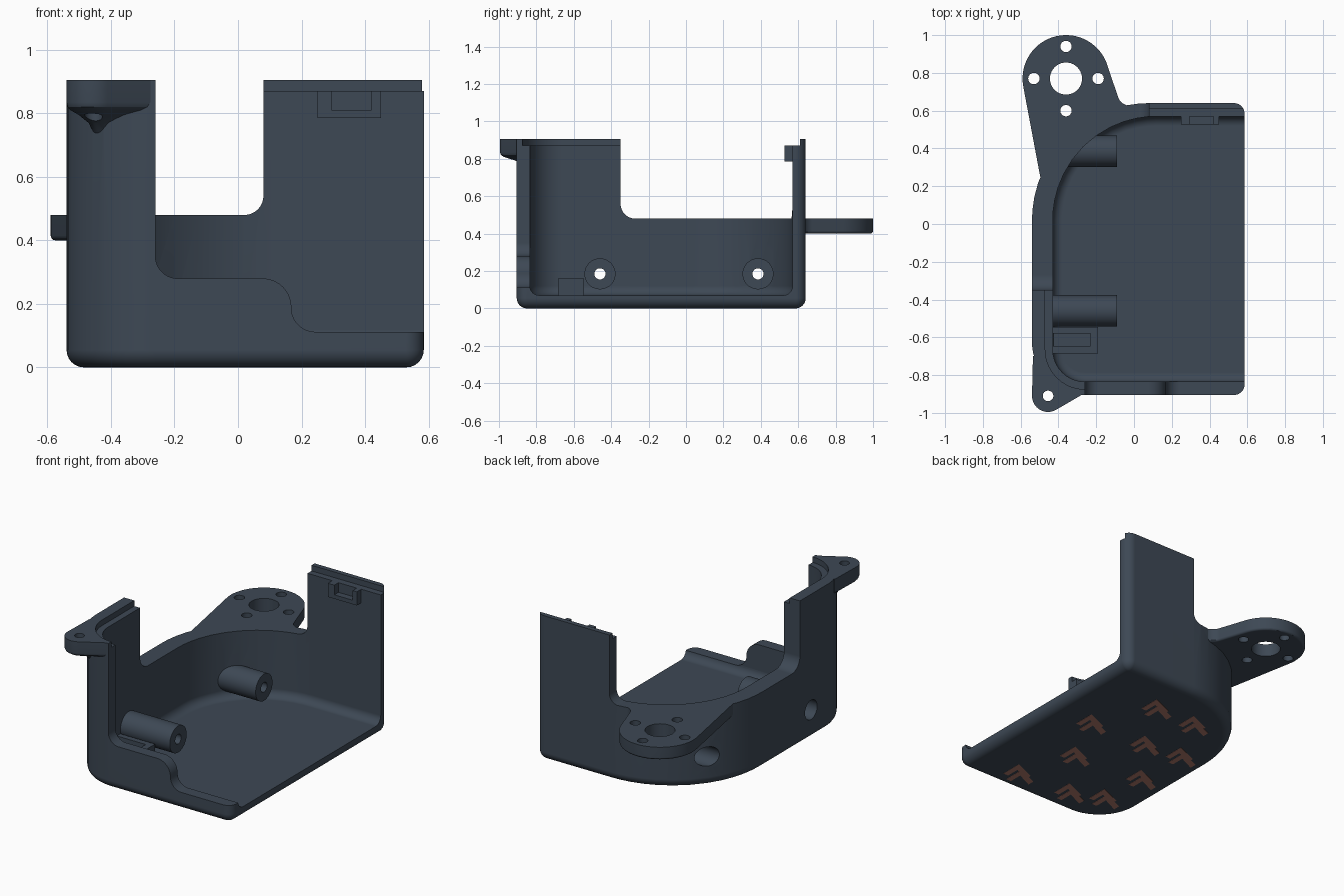
import bpy, bmesh, math
from mathutils import Vector

cube = bpy.data.objects.get("Cube")
if cube:
    bpy.data.objects.remove(cube, do_unlink=True)


def material(name, rgb):
    m = bpy.data.materials.new(name)
    m.use_nodes = True
    m.diffuse_color = (*rgb, 1)
    m.node_tree.nodes["Principled BSDF"].inputs["Base Color"].default_value = (*rgb, 1)
    return m


SLATE = material("slate plastic", (0.047, 0.065, 0.09))
RUST = material("rust marking", (0.42, 0.19, 0.15))


def loft(name, rings, mat=SLATE):
    """Skin equal-length closed rings and cap both ends."""
    bm = bmesh.new()
    vs = [[bm.verts.new(p) for p in ring] for ring in rings]
    n = len(vs[0])
    for a, b in zip(vs, vs[1:]):
        for i in range(n):
            j = (i + 1) % n
            bm.faces.new((a[i], a[j], b[j], b[i]))
    bm.faces.new(vs[0][::-1])
    bm.faces.new(vs[-1])
    bmesh.ops.recalc_face_normals(bm, faces=bm.faces)
    me = bpy.data.meshes.new(name)
    bm.to_mesh(me)
    bm.free()
    me.materials.append(mat)
    ob = bpy.data.objects.new(name, me)
    bpy.context.collection.objects.link(ob)
    return ob


def prism(name, pts, axis, lo, hi, mat=SLATE):
    """Extrude a flat profile along x, y or z."""
    place = {"x": lambda p, t: (t, p[0], p[1]),
             "y": lambda p, t: (p[0], t, p[1]),
             "z": lambda p, t: (p[0], p[1], t)}[axis]
    return loft(name, [[place(p, t) for p in pts] for t in (lo, hi)], mat)


def box(name, x0, x1, y0, y1, z0, z1):
    return prism(name, [(x0, y0), (x1, y0), (x1, y1), (x0, y1)], "z", z0, z1)


def arc(cx, cy, r, a0=0, a1=360, n=40):
    closed = a1 - a0 == 360
    step = math.radians(a1 - a0) / (n if closed else n - 1)
    return [(cx + r * math.cos(math.radians(a0) + step * i),
             cy + r * math.sin(math.radians(a0) + step * i)) for i in range(n)]


def filleted(corners, n=12):
    """Round each (x, y, radius) corner of a polygon."""
    out = []
    for i, (x, y, r) in enumerate(corners):
        p = Vector((x, y))
        if r == 0:
            out.append(p)
            continue
        u = (Vector(corners[i - 1][:2]) - p).normalized()
        v = (Vector(corners[(i + 1) % len(corners)][:2]) - p).normalized()
        half = u.angle(v) / 2
        c = p + (u + v).normalized() * (r / math.sin(half))
        d = r / math.tan(half)
        a, b = p + u * d - c, p + v * d - c
        out += [c + a.lerp(b, k / n).normalized() * r for k in range(n + 1)]
    return out


def footprint(x0, x1, y0, y1, r_front, r_back, r_open, d, z):
    """Case outline at height z, inset by d."""
    r = [max(q - d, 0.002) for q in (r_front, r_open, r_open, r_back)]
    pts = filleted([(x0 + d, y0 + d, r[0]), (x1 - d, y0 + d, r[1]),
                    (x1 - d, y1 - d, r[2]), (x0 + d, y1 - d, r[3])])
    return [(p[0], p[1], z) for p in pts]


def combine(target, tool, op="DIFFERENCE"):
    mod = target.modifiers.new("join", "BOOLEAN")
    mod.operation, mod.solver, mod.object = op, "EXACT", tool
    bpy.context.view_layer.objects.active = target
    bpy.ops.object.modifier_apply(modifier=mod.name)
    bpy.data.objects.remove(tool, do_unlink=True)


def finish(ob):
    bpy.ops.object.select_all(action="DESELECT")
    ob.select_set(True)
    bpy.context.view_layer.objects.active = ob
    bpy.ops.object.shade_smooth_by_angle(angle=math.radians(30))
    mod = ob.modifiers.new("even shading", "WEIGHTED_NORMAL")
    mod.keep_sharp = True


OUTER = (-0.54, 0.585, -0.905, 0.64, 0.28, 0.62, 0.055)
INNER = (-0.43, 1.5, -0.835, 0.57, 0.17, 0.55, 0.06)
quarter = [math.radians(15 * k) for k in range(7)]

# Solid case body with a rounded bottom edge
R = 0.055
case = loft("case_shell",
            [footprint(*OUTER, R * (1 - math.sin(a)), R * (1 - math.cos(a))) for a in quarter]
            + [footprint(*OUTER, 0, 0.95)])

# Rear mounting arm: round head blending into the wall
hx, hy = -0.36, 0.77
outline = arc(hx, hy, 0.23, 18, 191) + filleted(
    [(-0.485, 0.19, 0), (-0.515, 0.11, 0), (-0.3, 0.1, 0), (0, 0.5, 0), (0.1, 0.638, 0)])
outline += filleted([(0.1, 0.638, 0), (-0.067, 0.62, 0.07), (-0.141, 0.841, 0)])[1:-1]
arm = prism("arm", outline, "z", 0.4, 0.5)
bm = bmesh.new()
bm.from_mesh(arm.data)
rim = [e for e in bm.edges if all(v.co.z < 0.41 for v in e.verts)]
bmesh.ops.bevel(bm, geom=rim, offset=0.015, segments=3, profile=0.5, affect="EDGES")
bm.to_mesh(arm.data)
bm.free()
combine(case, arm, "UNION")

# Front screw tab, its underside sweeping back into the corner
tab = arc(-0.455, -0.91, 0.085, 180, 302, 20) + [(-0.26, -0.895), (-0.3, -0.7), (-0.535, -0.7)]
ax, ay = -0.42, -0.78
sweep = [(0.72, 0.2), (0.77, 0.42), (0.795, 0.68), (0.81, 0.9), (0.82, 0.97), (0.835, 1), (0.95, 1)]
combine(case, loft("tab", [[(ax + (x - ax) * s, ay + (y - ay) * s, z) for x, y in tab]
                           for z, s in sweep]), "UNION")

# Hollow interior, rim step and level top
F = 0.05
combine(case, loft("cavity",
                   [footprint(*INNER, F * (1 - math.sin(a)), 0.07 + F * (1 - math.cos(a)))
                    for a in quarter] + [footprint(*INNER, 0, 1.2)]))
combine(case, loft("rim_step", [footprint(*INNER, -0.04, z) for z in (0.87, 1.2)]))
combine(case, box("top_trim", -2, 2, -2, 2, 0.905, 1.4))

# Openings in the front, back and side walls
front = filleted([(-0.26, 1.2, 0), (-0.26, 0.28, 0.07), (0.168, 0.28, 0.09),
                  (0.168, 0.112, 0.075), (1, 0.112, 0), (1, 1.2, 0)])
combine(case, prism("front_opening", front, "y", -1.3, -0.6))
back = filleted([(-1, 1.2, 0), (-1, 0.48, 0), (0.08, 0.48, 0.06), (0.08, 1.2, 0)])
combine(case, prism("back_opening", back, "y", 0.3, 1.3))
side = filleted([(-0.35, 1.2, 0), (-0.35, 0.48, 0.08), (1.3, 0.48, 0), (1.3, 1.2, 0)])
combine(case, prism("side_opening", side, "x", -1, -0.1))

# Screw standoffs, bored through and counterbored from outside
for y in (-0.46, 0.385):
    post = prism("standoff", arc(y, 0.185, 0.083), "x", -0.6, -0.09)
    combine(post, loft("limit", [footprint(*OUTER, 0.03, z) for z in (0.03, 0.5)]), "INTERSECT")
    combine(case, post, "UNION")
    combine(case, prism("bore", arc(y, 0.185, 0.03, n=24), "x", -1, 0.1))
    combine(case, prism("counterbore", arc(y, 0.185, 0.06), "x", -1, -0.2))

# Holes in the arm and tab
holes = [(hx, hy, 0.085), (-0.455, -0.91, 0.028)]
holes += [(hx + dx, hy + dy, 0.03) for dx, dy in ((0.17, 0), (-0.17, 0), (0, 0.17), (0, -0.17))]
for x, y, r in holes:
    low, high = (0.3, 0.6) if y > 0 else (0.6, 1.1)
    combine(case, prism("hole", arc(x, y, r), "z", low, high))
finish(case)

# Latch on the back wall
latch = box("back_latch", 0.25, 0.45, 0.527, 0.58, 0.785, 0.87)
combine(latch, box("notch", 0.295, 0.42, 0.4, 0.568, 0.81, 1))
finish(latch)

# Slotted rest on the floor
rest = box("floor_rest", -0.45, -0.19, -0.685, -0.545, 0.06, 0.16)
combine(rest, box("slot", -0.428, -0.23, -0.645, -0.58, 0.1, 0.3))
finish(rest)

# Bent stripe markings on the underside
stripe = [(0, -0.08), (0, 0.06), (-0.14, 0), (-0.14, -0.045), (-0.035, 0.005), (-0.035, -0.08)]
spots = [(0.32, -0.04), (0.14, 0.34), (-0.15, 0.33), (0.15, -0.39), (-0.08, -0.03),
         (0.27, -0.76), (-0.32, -0.35), (-0.33, 0), (-0.1, -0.74), (-0.3, -0.66)]
for x, y in spots:
    for k in range(2):
        prism("underside_stripe", [(x + px + 0.055 * k, y + py + 0.04 * k) for px, py in stripe],
              "z", -0.001, 0.001, RUST)
